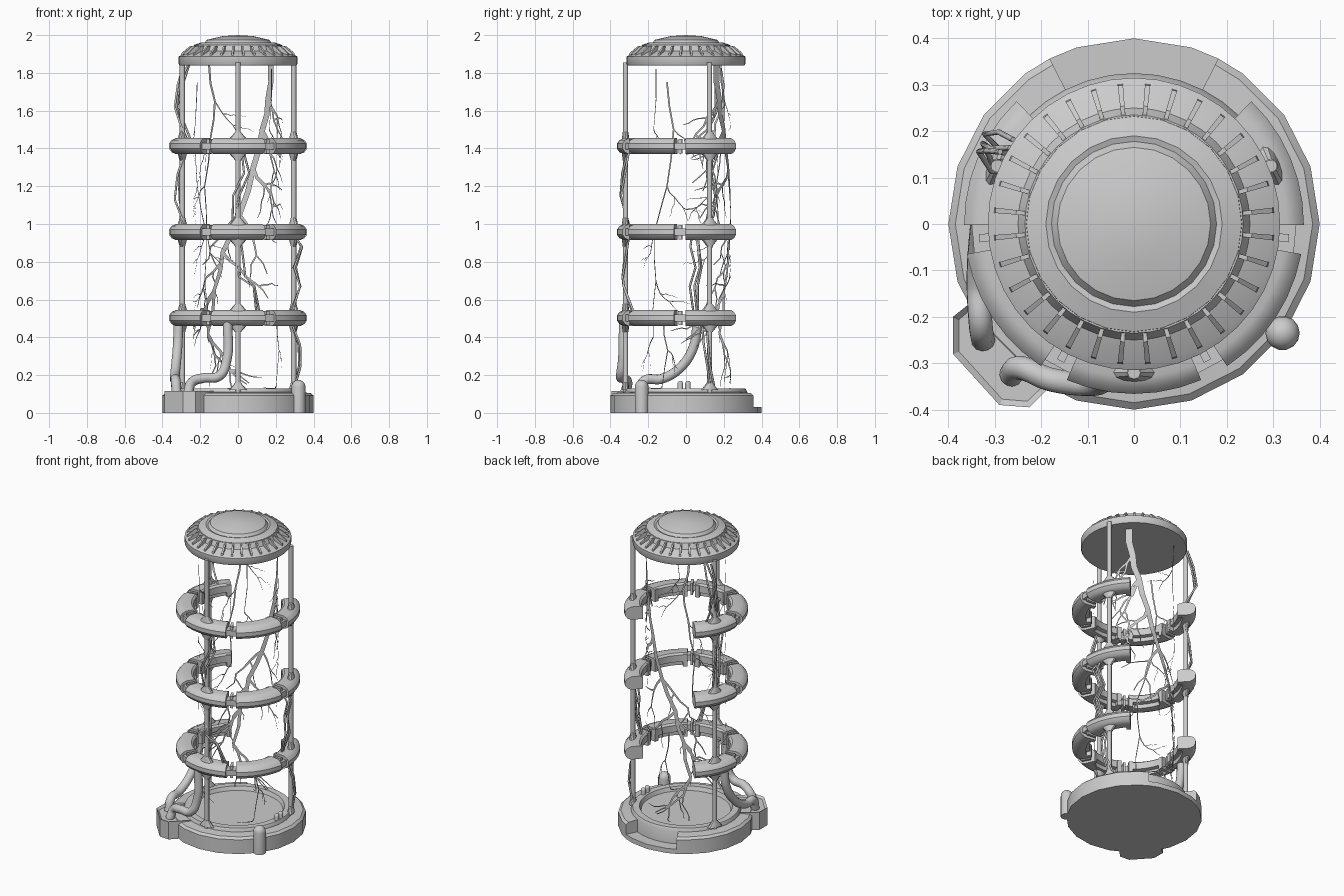
import bpy, bmesh, math, random
from math import sin, cos, radians, pi
from mathutils import Vector

if "Cube" in bpy.data.objects:
    bpy.data.objects.remove(bpy.data.objects["Cube"])
random.seed(7)

SEGMENT_ANGLES = [23, -33.5, -90, -146.5, -203]
POST_ANGLES = [23, -90, 157]
RING_HEIGHTS = [0.502, 0.957, 1.412]
POST_RADIUS = 0.32
GLASS_RADIUS = 0.238


def polar(radius, degrees, z):
    a = radians(degrees)
    return Vector((radius * cos(a), radius * sin(a), z))


def finish(name, bm, smooth=True):
    bmesh.ops.remove_doubles(bm, verts=bm.verts, dist=0.00001)
    bmesh.ops.recalc_face_normals(bm, faces=bm.faces)
    mesh = bpy.data.meshes.new(name)
    bm.to_mesh(mesh)
    bm.free()
    obj = bpy.data.objects.new(name, mesh)
    bpy.context.collection.objects.link(obj)
    if smooth:
        bpy.ops.object.select_all(action="DESELECT")
        obj.select_set(True)
        bpy.context.view_layer.objects.active = obj
        bpy.ops.object.shade_smooth_by_angle(angle=radians(32))
    return obj


def add_sweep(bm, profile, angles, capped=True):
    """Turn a closed (radius, z) profile through the listed angles."""
    rows = [[bm.verts.new(polar(r, a, z)) for r, z in profile] for a in angles]
    n = len(profile)
    for one, two in zip(rows, rows[1:]):
        for i in range(n):
            j = (i + 1) % n
            if profile[i][0] or profile[j][0]:
                bm.faces.new((one[i], one[j], two[j], two[i]))
    if capped:
        bm.faces.new(rows[0])
        bm.faces.new(rows[-1])


def arc(start, end, steps):
    return [start + (end - start) * i / steps for i in range(steps + 1)]


def lathe(name, profile, steps, turn=0):
    bm = bmesh.new()
    add_sweep(bm, profile, arc(turn, turn + 360, steps), capped=False)
    return finish(name, bm)


def prism(name, outline, low, high, inset=0.0, depth=0.0):
    bm = bmesh.new()
    face = bm.faces.new([bm.verts.new((x, y, high)) for x, y in outline])
    lower = bmesh.ops.extrude_face_region(bm, geom=[face], use_keep_orig=True)
    for v in lower["geom"]:
        if isinstance(v, bmesh.types.BMVert):
            v.co.z = low
    if inset:
        bmesh.ops.inset_region(bm, faces=[face], thickness=inset, depth=0)
        for v in face.verts:
            v.co.z -= depth
    return finish(name, bm, smooth=False)


def tube(name, points, radius, kind="POLY", sides=2):
    curve = bpy.data.curves.new(name, "CURVE")
    curve.dimensions = "3D"
    curve.bevel_depth = radius
    curve.bevel_resolution = sides
    curve.use_fill_caps = True
    spline = curve.splines.new(kind)
    if kind == "BEZIER":
        spline.bezier_points.add(len(points) - 1)
        for bp, p in zip(spline.bezier_points, points):
            bp.co = p
            bp.handle_left_type = bp.handle_right_type = "AUTO"
    else:
        spline.points.add(len(points) - 1)
        for sp, p in zip(spline.points, points):
            sp.co = (*p, 1)
    obj = bpy.data.objects.new(name, curve)
    bpy.context.collection.objects.link(obj)
    return obj


# Base plinth, with a low step cut into the back
bm = bmesh.new()
core = [(0, 0), (0.325, 0), (0.325, 0.11), (0.315, 0.13), (0.275, 0.13), (0.265, 0.105), (0, 0.105)]
add_sweep(bm, core, arc(0, 360, 40), capped=False)
rim = [(0.3, 0), (0.4, 0), (0.4, 0.092), (0.385, 0.105), (0.3, 0.112)]
add_sweep(bm, rim, [117] + arc(126, 414, 16) + [423])
add_sweep(bm, [(0.3, 0), (0.4, 0), (0.4, 0.03), (0.3, 0.03)], [63, 72, 90, 108, 117])
finish("base", bm)

# Side socket that takes the pipes
socket = [(-0.39, -0.2), (-0.39, -0.28), (-0.29, -0.39), (-0.225, -0.395), (-0.13, -0.3), (-0.29, -0.12)]
prism("pipe_socket", socket, 0, 0.115, inset=0.014, depth=0.012)

# Roof cap with its dome
lathe("roof_plate", [(0, 1.84), (0.31, 1.84), (0.315, 1.848), (0.315, 1.886), (0.3, 1.895),
                     (0.25, 1.915), (0.235, 1.945), (0, 1.945)], 40)
lathe("roof_dome", [(0, 1.93), (0.235, 1.93), (0.232, 1.948), (0.19, 1.962), (0.178, 1.958),
                    (0.165, 1.975), (0.08, 1.995), (0, 2.0)], 24)

# Cooling fins around the roof
bm = bmesh.new()
fin = [(0.304, 1.885), (0.3, 1.905), (0.255, 1.942), (0.232, 1.942), (0.23, 1.885)]
for i in range(32):
    middle = (i + 0.5) * 360 / 32
    add_sweep(bm, fin, [middle - 1.1, middle + 1.1])
finish("roof_fins", bm, smooth=False)

# Open rings made of five clamped segments
ring = [(0.262, -0.012), (0.285, -0.016), (0.285, -0.042), (0.33, -0.042), (0.352, -0.032), (0.366, -0.013),
        (0.366, 0.013), (0.352, 0.032), (0.33, 0.042), (0.275, 0.042), (0.262, 0.032)]
link = [(0.29, -0.018), (0.35, -0.018), (0.35, 0.018), (0.29, 0.018)]
hook = [(0.258, -0.042), (0.29, -0.042), (0.29, 0.036), (0.258, 0.036)]
plate = [(0.275, -0.038), (0.335, -0.038), (0.335, 0.038), (0.275, 0.038)]
for level in RING_HEIGHTS:
    def lift(profile):
        return [(r, z + level) for r, z in profile]
    bm = bmesh.new()
    for middle in SEGMENT_ANGLES:
        add_sweep(bm, lift(ring), arc(middle - 23.3, middle + 23.3, 6))
        for side in (-1, 1):
            add_sweep(bm, lift(hook), [middle + side * 17.5, middle + side * 23.3])
    finish("ring_segments", bm)
    bm = bmesh.new()
    for middle in SEGMENT_ANGLES[:-1]:
        gap = middle - 28.25
        add_sweep(bm, lift(link), [gap - 5.5, gap + 5.5])
        add_sweep(bm, lift(plate), [gap - 1.5, gap + 1.5])
    finish("ring_links", bm)


# Posts with flattened flares where they meet the rings and the base
def flare(angle, z, direction):
    bm = bmesh.new()
    bmesh.ops.create_cone(bm, segments=12, radius1=0.05, radius2=0.015, depth=0.04, cap_ends=True)
    for v in bm.verts:
        v.co.x *= 0.4 if v.co.z < 0 else 1
        v.co.z *= direction
    obj = finish("post_flare", bm)
    obj.location = polar(POST_RADIUS, angle, z)
    obj.rotation_euler.z = radians(angle)


for angle in POST_ANGLES:
    tube("post", [polar(POST_RADIUS, angle, z) for z in (0.1, 1.855)], 0.014, sides=3)
    for level in RING_HEIGHTS:
        for direction in (-1, 1):
            flare(angle, level + direction * 0.055, direction)
    flare(angle, 0.14, 1)

# Capsule and pins standing on the base
def capsule(name, x, y, radius, top):
    dome = [(radius * cos(t), top - radius + radius * sin(t)) for t in arc(0, pi / 2, 5)[:-1]]
    obj = lathe(name, [(0, 0), (radius, 0)] + dome + [(0, top)], 14)
    obj.location = (x, y, 0)


capsule("base_capsule", 0.32, -0.235, 0.037, 0.175)
for y in (-0.03, 0.01):
    capsule("base_pin", 0.3, y, 0.015, 0.17)

# Thick pipes from the lowest ring to the socket
tube("front_pipe", [(-0.055, -0.33, 0.48), (-0.06, -0.335, 0.28), (-0.1, -0.345, 0.195), (-0.18, -0.335, 0.185),
                    (-0.245, -0.31, 0.16), (-0.265, -0.325, 0.1)], 0.026, "BEZIER", 4)
tube("side_pipe", [(-0.315, 0.06, 0.48), (-0.32, 0.04, 0.35), (-0.33, -0.03, 0.24), (-0.335, -0.13, 0.18),
                   (-0.33, -0.22, 0.17), (-0.325, -0.25, 0.1)], 0.026, "BEZIER", 4)


# Loose cables following the posts, given as (angle, radius, z)
def cable_bundle(path, strands):
    for k in range(strands):
        shift = (k - (strands - 1) / 2) * 3.5
        points = [polar(r + random.uniform(-0.008, 0.008), a + shift + random.uniform(-2, 2), z)
                  for a, r, z in path]
        tube("cable", points, 0.006, sides=1)


cable_bundle([(150, 0.32, 1.84), (151, 0.35, 1.74), (153, 0.375, 1.62), (155, 0.33, 1.53), (152, 0.29, 1.42)], 3)
cable_bundle([(155, 0.3, 1.4), (160, 0.34, 1.26), (156, 0.355, 1.13), (158, 0.3, 0.98)], 2)
cable_bundle([(-86, 0.31, 1.38), (-82, 0.335, 1.27), (-91, 0.34, 1.15), (-95, 0.3, 0.98)], 2)
cable_bundle([(-90, 0.31, 0.93), (-87, 0.335, 0.72), (-76, 0.335, 0.67), (-70, 0.3, 0.53)], 2)
cable_bundle([(10, 0.3, 0.95), (9, 0.345, 0.88), (12, 0.31, 0.77), (8, 0.335, 0.67), (10, 0.29, 0.53)], 3)
cable_bundle([(18, 0.3, 0.47), (17, 0.335, 0.36), (20, 0.35, 0.25), (27, 0.32, 0.12)], 2)


# Branching cracks left on the curved glass, as (angle, z) paths
def ribbon(bm, path, start, end):
    flat = [Vector((radians(a) * GLASS_RADIUS, z)) for a, z in path]
    pairs = []
    for i, p in enumerate(flat):
        along = (flat[min(i + 1, len(flat) - 1)] - flat[max(i - 1, 0)]).normalized()
        width = start + (end - start) * i / (len(flat) - 1)
        across = Vector((-along.y, along.x)) * width / 2
        pairs.append([bm.verts.new(polar(GLASS_RADIUS, math.degrees(q.x / GLASS_RADIUS), q.y))
                      for q in (p + across, p - across)])
    for one, two in zip(pairs, pairs[1:]):
        bm.faces.new((one[0], one[1], two[1], two[0]))


def branch(bm, angle, z, lean, length, width, depth):
    path, steps = [(angle, z)], 6
    for i in range(steps):
        tilt = lean + random.uniform(-0.45, 0.45)
        angle += math.degrees(sin(tilt) * length / steps / GLASS_RADIUS)
        z = max(z - cos(tilt) * length / steps, 0.13)
        path.append((angle, z))
        if depth and i in (1, 3):
            branch(bm, angle, z, lean + random.choice((-0.8, 0.8)), length * 0.5, width * 0.6, depth - 1)
    ribbon(bm, path, width, width * 0.3)


def crack(path, width, length, per_joint=1):
    bm = bmesh.new()
    fine = []
    for (a, z), (b, w) in zip(path, path[1:]):
        fine += [(a, z), ((a + b) / 2 + random.uniform(-3, 3), (z + w) / 2)]
    ribbon(bm, fine + [path[-1]], width, width * 0.4)
    for a, z in path[1:]:
        for _ in range(per_joint):
            branch(bm, a, z, random.choice((-0.6, 0.6)), length, max(width * 0.4, 0.007), 1)
    finish("glass_crack", bm, smooth=False)


crack([(43, 1.84), (48, 1.66), (57, 1.5), (70, 1.3), (88, 1.05), (110, 0.85), (122, 0.65), (132, 0.42)], 0.042, 0.36, 2)
crack([(130, 1.84), (121, 1.65), (128, 1.45), (138, 1.2), (134, 0.95)], 0.014, 0.25)
crack([(205, 1.75), (196, 1.5), (205, 1.2), (225, 0.95), (222, 0.7), (227, 0.4)], 0.01, 0.22)
crack([(-42, 1.82), (-46, 1.5)], 0.007, 0.12)
crack([(-30, 0.5), (-24, 0.33), (-32, 0.14)], 0.009, 0.12)
